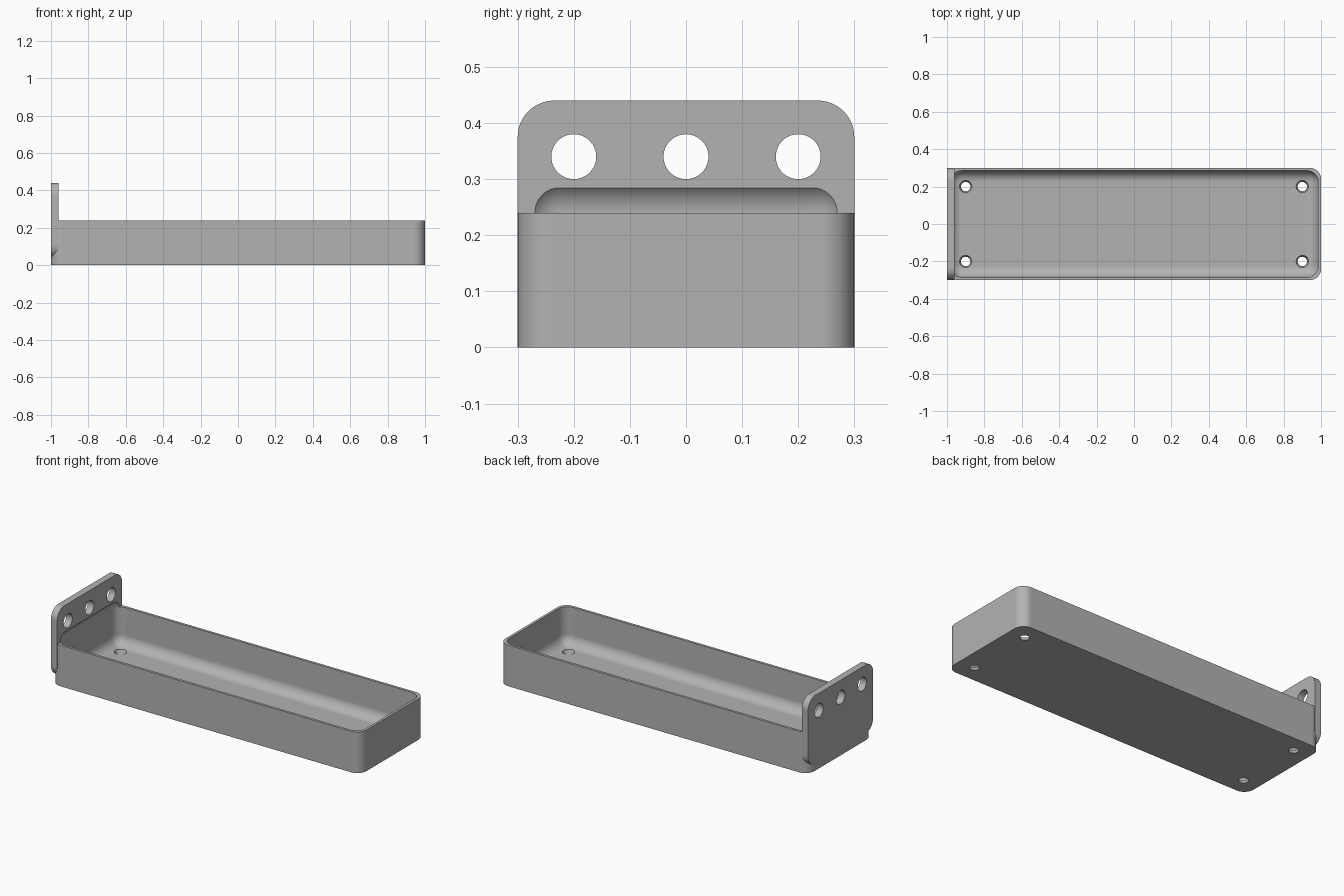
import bpy, bmesh, math
from mathutils import Vector, Matrix

cube = bpy.data.objects.get("Cube")
if cube:
    bpy.data.objects.remove(cube, do_unlink=True)

grey = bpy.data.materials.new("mid grey")
grey.use_nodes = True
grey.diffuse_color = (0.45, 0.45, 0.45, 1)
grey.node_tree.nodes["Principled BSDF"].inputs["Base Color"].default_value = grey.diffuse_color


def finish(bm, name):
    bmesh.ops.recalc_face_normals(bm, faces=bm.faces)
    mesh = bpy.data.meshes.new(name)
    bm.to_mesh(mesh)
    bm.free()
    mesh.materials.append(grey)
    obj = bpy.data.objects.new(name, mesh)
    bpy.context.collection.objects.link(obj)
    return obj


def rounded_box(name, lo, hi, radius, axis=None):
    """Box between two corners; rounds the edges along one axis, or all edges."""
    lo, hi = Vector(lo), Vector(hi)
    bm = bmesh.new()
    bmesh.ops.create_cube(bm, size=1)
    for v in bm.verts:
        v.co = (lo + hi) / 2 + v.co * (hi - lo)
    edges = [e for e in bm.edges if axis is None
             or abs((e.verts[0].co - e.verts[1].co).normalized()[axis]) > 0.9]
    bmesh.ops.bevel(bm, geom=edges, offset=radius, segments=12, profile=0.5, affect='EDGES')
    return finish(bm, name)


def cutter_cone(name, centre, r1, r2, depth, turn=0):
    bm = bmesh.new()
    bmesh.ops.create_cone(bm, cap_ends=True, segments=48, radius1=r1, radius2=r2, depth=depth,
                          matrix=Matrix.Translation(centre) @ Matrix.Rotation(turn, 4, 'Y'))
    return finish(bm, name)


def combine(target, tool, operation):
    mod = target.modifiers.new("combine", 'BOOLEAN')
    mod.operation, mod.solver, mod.object = operation, 'EXACT', tool
    bpy.context.view_layer.objects.active = target
    bpy.ops.object.modifier_apply(modifier=mod.name)
    bpy.data.objects.remove(tool, do_unlink=True)


# Tray body joined with the upright mounting plate
tray = rounded_box("tray_with_mounting_plate", (-1, -0.3, 0), (1, 0.3, 0.24), 0.06, axis=2)
plate = rounded_box("mounting_plate", (-1, -0.3, 0.04), (-0.96, 0.3, 0.44), 0.065, axis=0)
combine(tray, plate, 'UNION')

# Rounded hollow, which also scoops into the plate
hollow = rounded_box("hollow", (-0.98, -0.285, 0.02), (0.985, 0.285, 0.3), 0.06)
combine(tray, hollow, 'DIFFERENCE')

# Three mounting holes in the plate
for y in (-0.2, 0, 0.2):
    combine(tray, cutter_cone("plate_hole", (-0.98, y, 0.34), 0.04, 0.04, 0.2, math.pi / 2), 'DIFFERENCE')

# Tapered drain holes in the floor corners
for x in (-0.9, 0.9):
    for y in (-0.2, 0.2):
        combine(tray, cutter_cone("floor_hole", (x, y, 0.01), 0.021, 0.037, 0.04), 'DIFFERENCE')

# Smooth fillets with crisp rims
bpy.ops.object.select_all(action='DESELECT')
tray.select_set(True)
bpy.context.view_layer.objects.active = tray
bpy.ops.object.shade_smooth_by_angle(angle=math.radians(30))
normals = tray.modifiers.new("even_normals", 'WEIGHTED_NORMAL')
normals.keep_sharp = True
